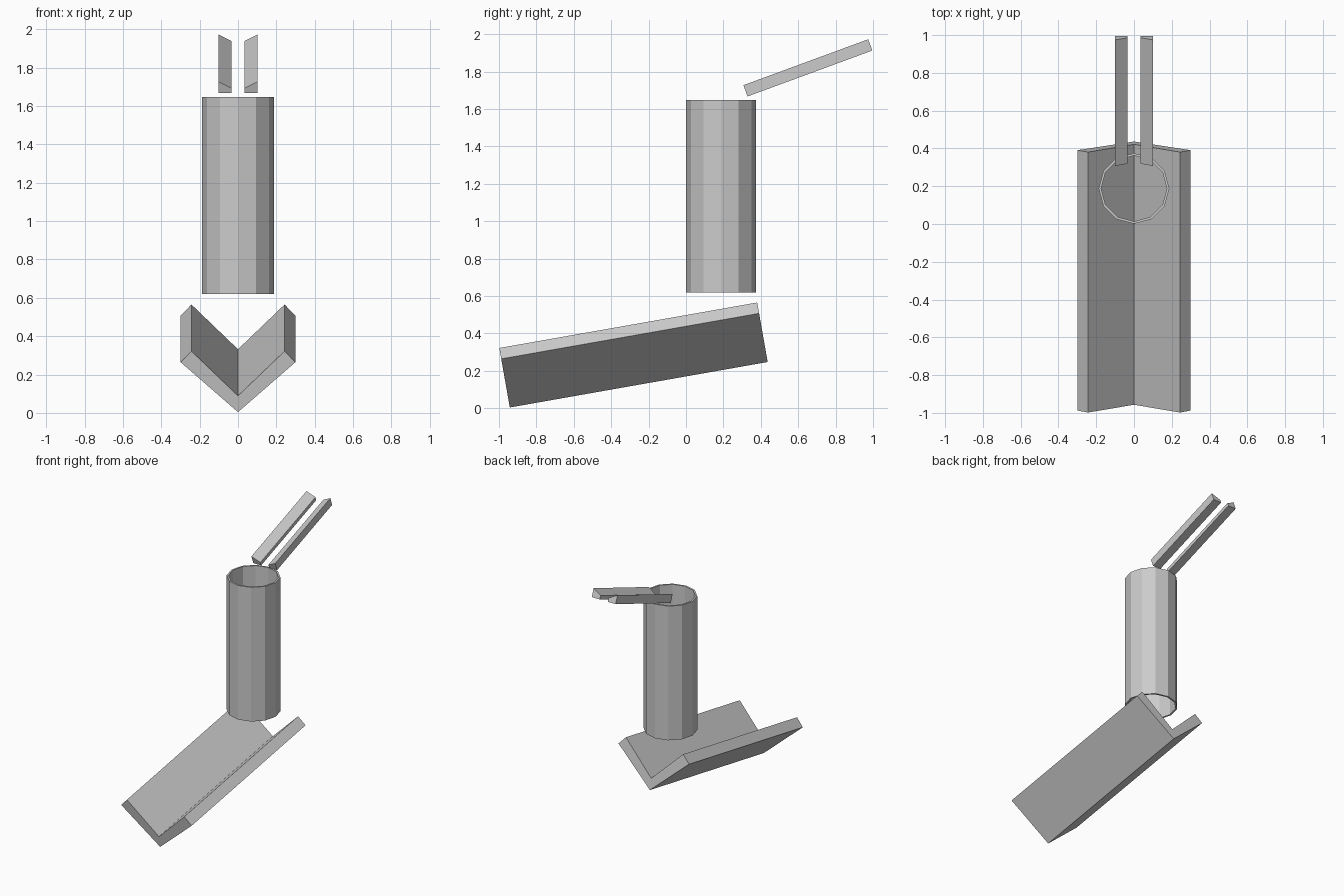
import bpy, bmesh, math

if "Cube" in bpy.data.objects:
    bpy.data.objects.remove(bpy.data.objects["Cube"])


def make_object(name, bm):
    bmesh.ops.recalc_face_normals(bm, faces=bm.faces)
    mesh = bpy.data.meshes.new(name)
    bm.to_mesh(mesh)
    bm.free()
    obj = bpy.data.objects.new(name, mesh)
    bpy.context.collection.objects.link(obj)
    return obj


def prism(name, profile, length, tilt, y, z):
    """Extrude an (x, height) profile backwards along a line tilted upwards."""
    bm = bmesh.new()
    face = bm.faces.new([bm.verts.new((x, 0, h)) for x, h in profile])
    ext = bmesh.ops.extrude_face_region(bm, geom=[face])
    new = [v for v in ext["geom"] if isinstance(v, bmesh.types.BMVert)]
    bmesh.ops.translate(bm, verts=new, vec=(0, length, 0))
    obj = make_object(name, bm)
    obj.rotation_euler.x = math.radians(tilt)
    obj.location = (0, y, z)
    return obj


# V-shaped trough at the base
prism("trough", [(0, 0), (0.299, 0.264), (0.243, 0.323), (0, 0.086),
                 (-0.243, 0.323), (-0.299, 0.264)], 1.40, 10, -0.942, 0.004)

# Pair of wedge-topped bars, mirrored across x
for side, label in ((1, "right"), (-1, "left")):
    section = [(0.034, 0), (0.101, 0), (0.101, 0.064), (0.034, 0.028)]
    prism("bar_" + label, [(side * x, h) for x, h in section],
          0.711, 20.2, 0.329, 1.667)

# Open twelve-sided tube with a thin wall
SIDES = 12
bm = bmesh.new()
rings = []
for radius, z in ((0.187, 0.62), (0.187, 1.648), (0.174, 1.648), (0.174, 0.62)):
    rings.append([bm.verts.new((radius * math.cos(i * math.tau / SIDES),
                                0.188 + radius * math.sin(i * math.tau / SIDES), z))
                  for i in range(SIDES)])
for k in range(4):
    a, b = rings[k], rings[(k + 1) % 4]
    for i in range(SIDES):
        j = (i + 1) % SIDES
        bm.faces.new((a[i], a[j], b[j], b[i]))
make_object("tube", bm)
